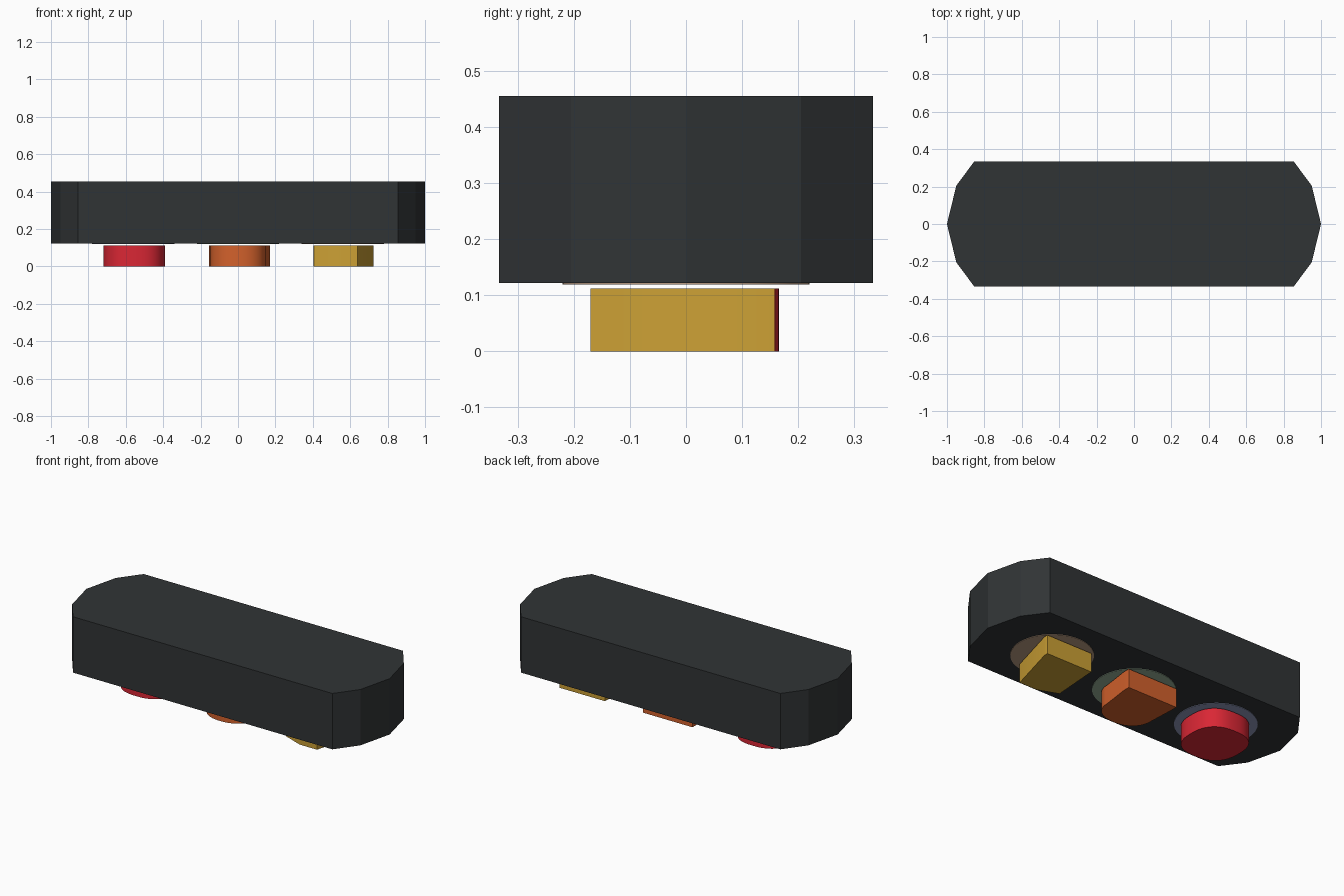
import bpy, bmesh, math

if "Cube" in bpy.data.objects:
    bpy.data.objects.remove(bpy.data.objects["Cube"])


def material(name, rgb):
    m = bpy.data.materials.new(name)
    m.diffuse_color = (*rgb, 1)
    m.use_nodes = True
    m.node_tree.nodes["Principled BSDF"].inputs["Base Color"].default_value = m.diffuse_color
    return m


def prism(name, outline, z0, z1, mat, smooth=False):
    """Extrude a flat outline from z0 up to z1."""
    bm = bmesh.new()
    base = bm.faces.new([bm.verts.new((x, y, z0)) for x, y in outline])
    top = bmesh.ops.extrude_face_region(bm, geom=[base])["geom"]
    bmesh.ops.translate(bm, vec=(0, 0, z1 - z0),
                        verts=[v for v in top if isinstance(v, bmesh.types.BMVert)])
    bmesh.ops.recalc_face_normals(bm, faces=bm.faces)
    me = bpy.data.meshes.new(name)
    bm.to_mesh(me)
    bm.free()
    me.materials.append(mat)
    ob = bpy.data.objects.new(name, me)
    bpy.context.collection.objects.link(ob)
    if smooth:
        bpy.ops.object.select_all(action='DESELECT')
        ob.select_set(True)
        bpy.context.view_layer.objects.active = ob
        bpy.ops.object.shade_smooth_by_angle(angle=math.radians(30))
    return ob


def oval(cx, cy, rx, ry, n=48, power=1.0, a0=0.0, a1=math.tau):
    """Points along an ellipse; power below 1 makes it squarer."""
    pts = []
    for i in range(n):
        a = a0 + (a1 - a0) * i / n
        c, s = math.cos(a), math.sin(a)
        pts.append((cx + rx * math.copysign(abs(c) ** power, c),
                    cy + ry * math.copysign(abs(s) ** power, s)))
    return pts


# Main block: long body with faceted round ends
right_end = [(0.855, -0.333), (0.95, -0.205), (1.0, 0.0), (0.95, 0.205), (0.855, 0.333)]
prism("block", right_end + [(-x, -y) for x, y in right_end], 0.122, 0.455,
      material("charcoal", (0.03, 0.034, 0.036)))

# Thin round lenses on the underside
lenses = [("left", -0.56, (0.28, 0.32, 0.49)),
          ("middle", 0.0, (0.32, 0.44, 0.32)),
          ("right", 0.56, (0.50, 0.34, 0.23))]
for side, x, rgb in lenses:
    prism(side + "_lens", oval(x, 0, 0.22, 0.22), 0.119, 0.123,
          material(side + "_lens_tint", rgb), True)

# Plain coloured pads below the lenses
rounded = oval(-0.555, -0.002, 0.165, 0.168, power=0.8)
half_round = [(0.17, 0.16), (-0.155, 0.16), (-0.155, 0.12)] + \
    oval(0.0, -0.04, 0.148, 0.13, 25, 0.9, math.pi, math.tau) + [(0.148, -0.04), (0.17, 0.12)]
tapered = [(0.405, -0.125), (0.525, -0.17), (0.64, -0.17),
           (0.725, 0.134), (0.725, 0.158), (0.425, 0.158)]
for name, shape, rgb in (("red_pad", rounded, (0.70, 0.02, 0.035)),
                         ("orange_pad", half_round, (0.65, 0.12, 0.025)),
                         ("yellow_pad", tapered, (0.60, 0.35, 0.035))):
    prism(name, shape, 0.0, 0.112, material(name + "_colour", rgb), True)
